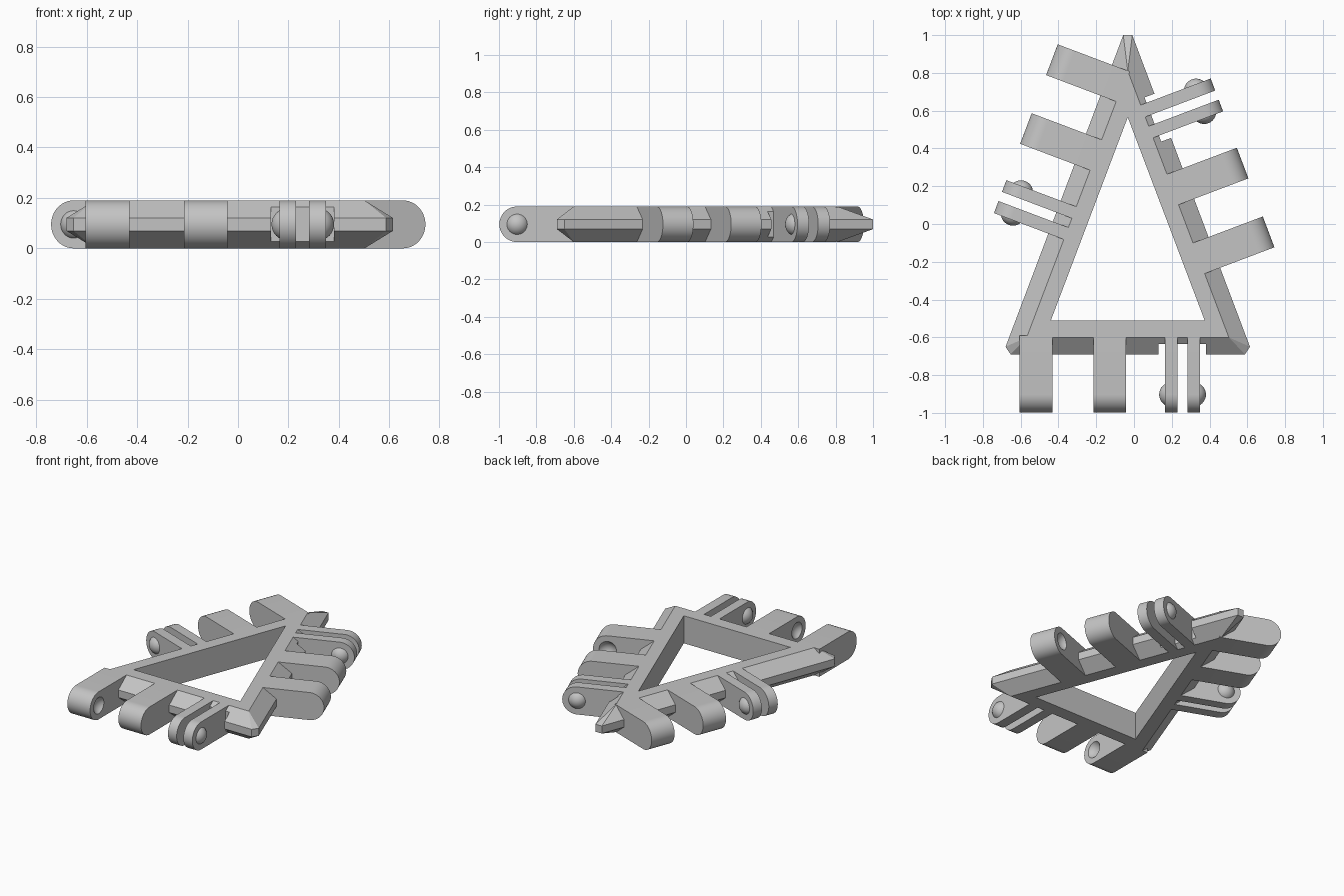
import bpy, bmesh, math
from mathutils import Vector, Matrix

cube = bpy.data.objects.get("Cube")
if cube:
    bpy.data.objects.remove(cube, do_unlink=True)

H = 0.19            # thickness of the whole piece
CX = -0.033         # symmetry line of the frame
BAND = 0.026        # half height of the vertical rim
PIVOT = 0.213       # hinge axis distance outside the rim
SIDE = Vector((0.9354, 0.3535, 0))

grey = bpy.data.materials.new("plain grey")
grey.diffuse_color = (0.55, 0.55, 0.55, 1)
grey.use_nodes = True
grey.node_tree.nodes["Principled BSDF"].inputs["Base Color"].default_value = (0.55, 0.55, 0.55, 1)


def make(name, bm, matrix=None, smooth=False):
    """Turn a bmesh into a grey object, moved into an edge's frame."""
    if matrix:
        bm.transform(matrix)
    bmesh.ops.recalc_face_normals(bm, faces=bm.faces)
    mesh = bpy.data.meshes.new(name)
    bm.to_mesh(mesh)
    bm.free()
    obj = bpy.data.objects.new(name, mesh)
    bpy.context.collection.objects.link(obj)
    mesh.materials.append(grey)
    if smooth:
        select(obj)
        bpy.ops.object.shade_smooth_by_angle(angle=math.radians(35))
    return obj


def select(obj):
    bpy.ops.object.select_all(action='DESELECT')
    obj.select_set(True)
    bpy.context.view_layer.objects.active = obj


def cut(obj, cutter):
    cutter.hide_render = True
    mod = obj.modifiers.new("cut", 'BOOLEAN')
    mod.operation = 'DIFFERENCE'
    mod.solver = 'EXACT'
    mod.object = cutter
    select(obj)
    bpy.ops.object.modifier_apply(modifier=mod.name)
    bpy.data.objects.remove(cutter, do_unlink=True)


def prism(points, direction):
    bm = bmesh.new()
    face = bm.faces.new([bm.verts.new(p) for p in points])
    ext = bmesh.ops.extrude_face_region(bm, geom=[face])
    bmesh.ops.translate(bm, vec=direction,
                        verts=[v for v in ext["geom"] if isinstance(v, bmesh.types.BMVert)])
    return bm


def ball(u, radius):
    bm = bmesh.new()
    bmesh.ops.create_uvsphere(bm, u_segments=32, v_segments=16, radius=radius)
    bm.transform(Matrix.Translation((u, PIVOT, H / 2)) @ Matrix.Rotation(math.pi / 2, 4, 'Y'))
    return bm


def edge_frame(t, n, rim, shift):
    """Local axes: u along the edge, w outward from the rim, z up."""
    o = n * rim + t * shift
    return Matrix(((t.x, n.x, 0, o.x), (t.y, n.y, 0, o.y), (0, 0, 1, 0), (0, 0, 0, 1)))


edges = {
    "front": edge_frame(Vector((1, 0, 0)), Vector((0, -1, 0)), 0.69, CX),
    "left": edge_frame(Vector((-SIDE.y, SIDE.x, 0)), SIDE, 0.344, 0.194),
    "right": edge_frame(Vector((-SIDE.y, -SIDE.x, 0)), Vector((-SIDE.x, SIDE.y, 0)), 0.406, -0.175),
}

# Triangular frame: flat top and bottom, bevelled to a narrow rim with clipped corners
bm = bmesh.new()
for z in (0, H):
    for x, y in ((-0.535, -0.6), (0.535, -0.6), (0, 0.81)):
        bm.verts.new((CX + x, y, z))
for z in (H / 2 - BAND, H / 2 + BAND):
    for s in (-1, 1):
        for x, y in ((0.647, -0.65), (0.62, -0.69), (0.024, 1.0)):
            bm.verts.new((CX + s * x, y, z))
bmesh.ops.convex_hull(bm, input=bm.verts)
bmesh.ops.dissolve_limit(bm, angle_limit=0.02, verts=bm.verts, edges=bm.edges)
frame = make("triangular_frame", bm)

opening = prism([(CX - 0.407, -0.51, -0.1), (CX + 0.407, -0.51, -0.1), (CX, 0.565, -0.1)], (0, 0, 0.4))
cut(frame, make("opening_cutter", opening))

# Clearance notch at the root of each clip pair
for m in edges.values():
    notch = prism([(0.163, -0.055, -0.1), (0.413, -0.055, -0.1),
                   (0.413, 0.1, -0.1), (0.163, 0.1, -0.1)], (0, 0, 0.4))
    cut(frame, make("notch_cutter", notch, m))


def lug(name, u0, u1, m, socket=None):
    """Round-ended hinge arm spanning u0 to u1, with an optional dimple."""
    r = H / 2
    pts = [(u0, -0.1, 0)]
    for i in range(25):
        a = -math.pi / 2 + math.pi * i / 24
        pts.append((u0, PIVOT + r * math.cos(a), r + r * math.sin(a)))
    pts.append((u0, -0.1, H))
    obj = make(name, prism(pts, (u1 - u0, 0, 0)), m)
    if socket is not None:
        cut(obj, make("socket_cutter", ball(socket, 0.066), m))
    select(obj)
    bpy.ops.object.shade_smooth_by_angle(angle=math.radians(30))


def bump(name, face_u, side, m):
    """Shallow dome on the outer face of a clip arm."""
    bm = ball(face_u - side * 0.033, 0.064)
    bmesh.ops.bisect_plane(bm, geom=bm.verts[:] + bm.edges[:] + bm.faces[:],
                           plane_co=(face_u - side * 0.004, 0, 0), plane_no=(-side, 0, 0),
                           clear_outer=True)
    bmesh.ops.holes_fill(bm, edges=[e for e in bm.edges if e.is_boundary])
    make(name, bm, m, smooth=True)


# Hinges on every edge: two thick knuckles with facing sockets, one pair of thin clips
for side, m in edges.items():
    lug(side + "_outer_knuckle", -0.572, -0.398, m, -0.398 + 0.035)
    lug(side + "_inner_knuckle", -0.182, -0.009, m, -0.182 - 0.035)
    lug(side + "_clip_a", 0.197, 0.263, m)
    lug(side + "_clip_b", 0.315, 0.383, m)
    bump(side + "_clip_a_bump", 0.197, -1, m)
    bump(side + "_clip_b_bump", 0.383, 1, m)
